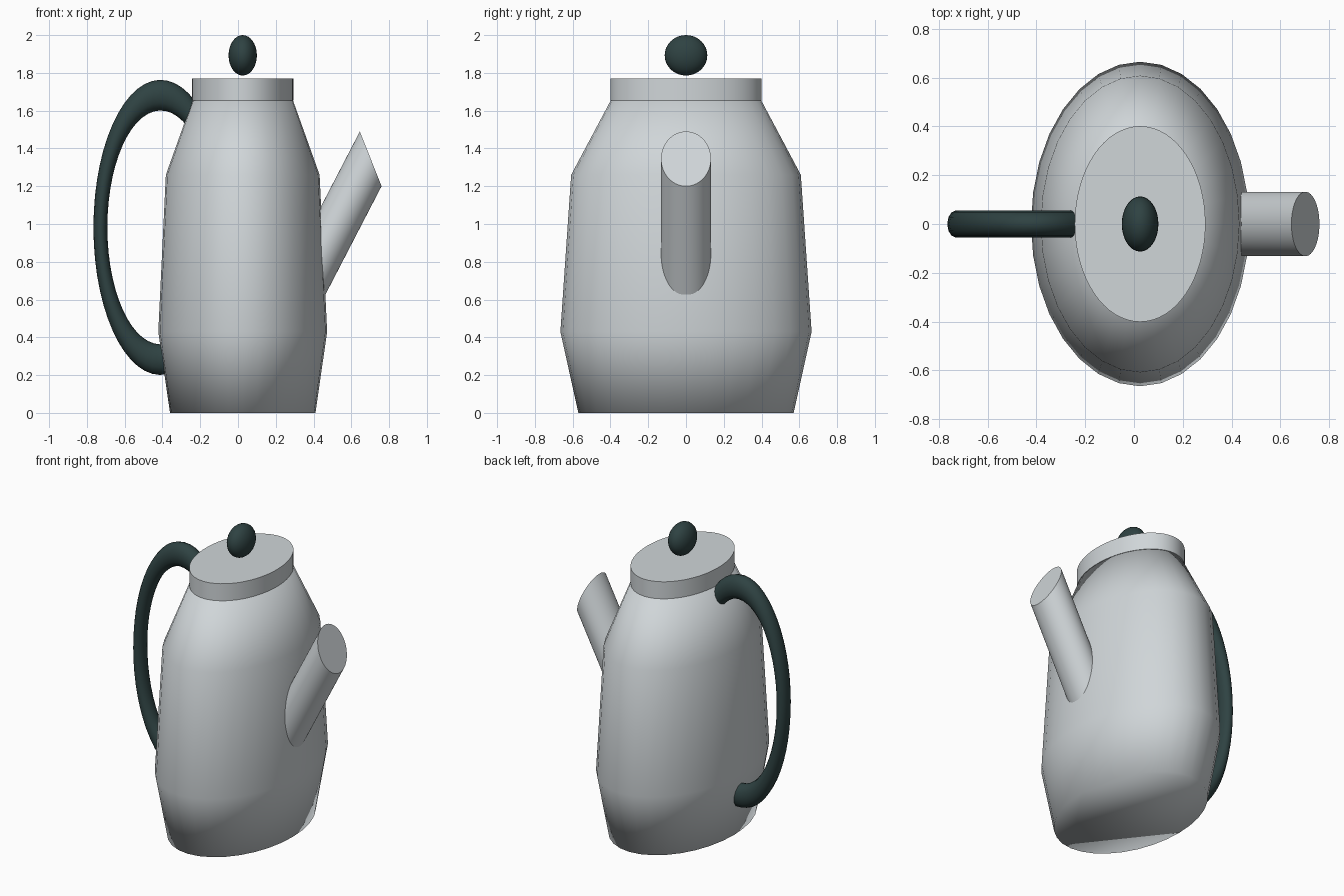
import bpy, bmesh, math
from mathutils import Vector

if "Cube" in bpy.data.objects:
    bpy.data.objects.remove(bpy.data.objects["Cube"])

CX = 0.025  # centre line of the pot


def material(name, rgb):
    m = bpy.data.materials.new(name)
    m.diffuse_color = (*rgb, 1)
    m.use_nodes = True
    m.node_tree.nodes["Principled BSDF"].inputs["Base Color"].default_value = m.diffuse_color
    return m


silver = material("silver", (0.63, 0.67, 0.69))
dark_green = material("dark green", (0.028, 0.055, 0.055))


def loft(name, rings, mat, sharp_angle=None):
    """Skin a list of point rings, close both ends and shade smooth."""
    bm = bmesh.new()
    loops = [[bm.verts.new(p) for p in ring] for ring in rings]
    n = len(loops[0])
    for a, b in zip(loops, loops[1:]):
        for i in range(n):
            j = (i + 1) % n
            bm.faces.new((a[i], a[j], b[j], b[i]))
    bm.faces.new(loops[0][::-1])
    bm.faces.new(loops[-1])
    bmesh.ops.recalc_face_normals(bm, faces=bm.faces[:])
    me = bpy.data.meshes.new(name)
    bm.to_mesh(me)
    bm.free()
    me.materials.append(mat)
    ob = bpy.data.objects.new(name, me)
    bpy.context.collection.objects.link(ob)
    bpy.ops.object.select_all(action='DESELECT')
    ob.select_set(True)
    bpy.context.view_layer.objects.active = ob
    if sharp_angle is None:
        bpy.ops.object.shade_smooth()
    else:
        bpy.ops.object.shade_smooth_by_angle(angle=math.radians(sharp_angle))
    return ob


def ring(centre, u, v, n):
    c, u, v = Vector(centre), Vector(u), Vector(v)
    return [c + u * math.cos(t) + v * math.sin(t)
            for t in (2 * math.pi * i / n for i in range(n))]


def oval(z, rx, ry, n):
    return ring((CX, 0, z), (rx, 0, 0), (0, ry, 0), n)


# Oval body, softly shaded over its whole profile
profile = [(0, 0.385, 0.57), (0.43, 0.447, 0.665),
           (1.26, 0.407, 0.608), (1.655, 0.266, 0.398)]
loft("body", [oval(z, rx, ry, 32) for z, rx, ry in profile], silver)

# Flat lid with a straight rim
loft("lid", [oval(z, 0.268, 0.401, 64) for z in (1.655, 1.77)], silver, 40)

# Slanted spout with an oblique mouth
mouth = Vector((0.7025, 0, 1.345))
axis = Vector((0.46, 0, 0.888))
loft("spout", [ring(mouth - axis * d, (0.0575, 0, -0.145), (0, 0.132, 0), 48)
               for d in (0.9, 0)], silver, 40)

# Handle: a narrow stretched ring whose ends run into the body
rings = []
for k in range(45):
    a = math.radians(40 + 280 * k / 44)
    radial = Vector((0.455 * math.cos(a), 0, math.sin(a)))
    rings.append(ring(Vector((-0.41, 0, 0.982)) + radial * 0.70,
                      radial * 0.081, (0, 0.056, 0), 12))
loft("handle", rings, dark_green, 50)

# Egg-shaped lid knob
bpy.ops.mesh.primitive_uv_sphere_add(segments=32, ring_count=16, radius=1,
                                     location=(CX, 0, 1.893))
knob = bpy.context.object
knob.name = "knob"
knob.scale = (0.075, 0.113, 0.107)
knob.data.materials.append(dark_green)
bpy.ops.object.shade_smooth()
